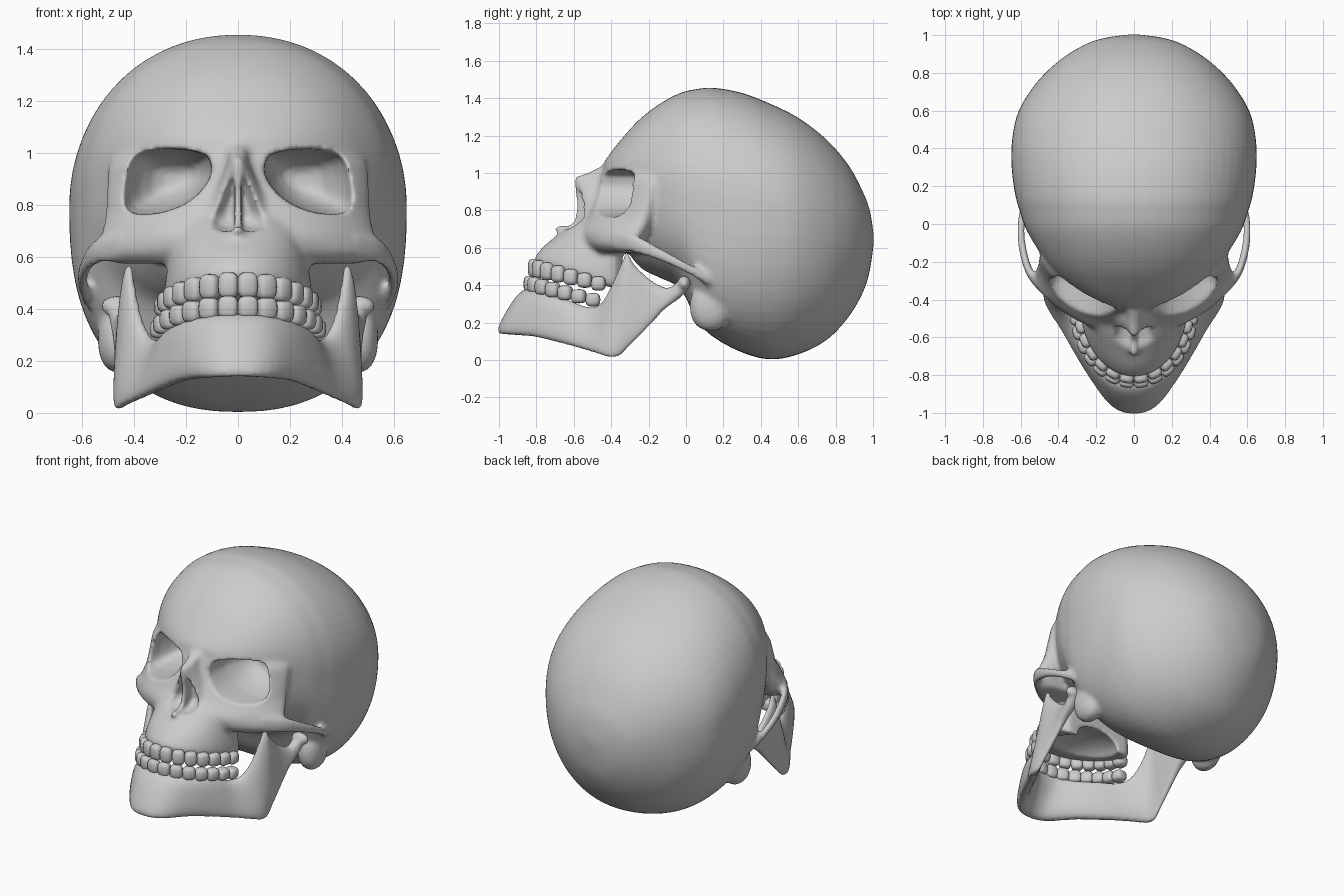
import bpy, bmesh
from math import sin, cos, pi, copysign, atan2
from mathutils import Vector, Matrix

if "Cube" in bpy.data.objects:
    bpy.data.objects.remove(bpy.data.objects["Cube"])


def spow(v, p):
    return copysign(abs(v) ** p, v)


def spline(rows, n):
    """Catmull-Rom interpolation of rows of numbers."""
    out = []
    for i in range(len(rows) - 1):
        a, b, c, d = (rows[max(i - 1, 0)], rows[i], rows[i + 1],
                      rows[min(i + 2, len(rows) - 1)])
        for k in range(n):
            t = k / n
            out.append([0.5 * (2 * q + (r - p) * t + (2 * p - 5 * q + 4 * r - s) * t * t
                               + (3 * q - p - 3 * r + s) * t ** 3)
                        for p, q, r, s in zip(a, b, c, d)])
    return out + [list(rows[-1])]


def loft(bm, rings):
    vs = [[bm.verts.new(p) for p in ring] for ring in rings]
    n = len(vs[0])
    for a, b in zip(vs, vs[1:]):
        for i in range(n):
            bm.faces.new((a[i], a[(i + 1) % n], b[(i + 1) % n], b[i]))
    bm.faces.new(vs[0])
    bm.faces.new(vs[-1])


def blob(bm, loc, size, power=1.0, rot=0.0, seg=24):
    m = Matrix.Rotation(rot, 3, 'Z')
    for v in bmesh.ops.create_uvsphere(bm, u_segments=seg, v_segments=seg // 2 + 2, radius=1)['verts']:
        v.co = m @ Vector([spow(c, power) * s for c, s in zip(v.co, size)]) + Vector(loc)


def face_ring(z, yf, w, ys, back, p=1.0, slope=0.0):
    """Horizontal section: rounded front, listed points along the back."""
    pts = []
    for i in range(25):
        t = -pi / 2 + pi * i / 24
        pts.append((w * sin(t), ys + (yf - ys) * max(cos(t), 0) ** p))
    pts += back + [(-x, y) for x, y in reversed(back)]
    return [(x, y, z + slope * (y + 0.8)) for x, y in pts]


def make(name, bm):
    bmesh.ops.recalc_face_normals(bm, faces=bm.faces)
    for f in bm.faces:
        f.smooth = True
    me = bpy.data.meshes.new(name)
    bm.to_mesh(me)
    bm.free()
    ob = bpy.data.objects.new(name, me)
    bpy.context.collection.objects.link(ob)
    return ob


def remesh(ob, size):
    m = ob.modifiers.new("fuse", 'REMESH')
    m.mode, m.voxel_size, m.use_smooth_shade = 'VOXEL', size, True


def smooth(ob, n):
    m = ob.modifiers.new("soften", 'SMOOTH')
    m.factor, m.iterations = 0.5, n


# Braincase: sections along y (y, half width, bottom, top, widest z, lower squareness)
bm = bmesh.new()
cranium = [(-.44, .06, .95, 1.05, 1.0, 2.4), (-.42, .16, .85, 1.085, 1.0, 2.4), (-.35, .30, .65, 1.175, .98, 2.4),
           (-.25, .42, .50, 1.285, .95, 2.4), (-.14, .505, .44, 1.37, .92, 2.6), (-.03, .57, .38, 1.428, .885, 2.8),
           (.06, .602, .21, 1.449, .86, 3.0), (.15, .628, .12, 1.455, .84, 3.0), (.3, .648, .04, 1.428, .80, 2.6),
           (.45, .645, .003, 1.37, .78, 2.35), (.6, .61, .03, 1.295, .74, 2.2), (.75, .515, .105, 1.18, .70, 2.1),
           (.87, .39, .23, 1.04, .68, 2), (.95, .26, .37, .89, .66, 2), (.985, .155, .49, .79, .65, 2),
           (1.003, .03, .62, .67, .645, 2)]
rings = []
for y, hw, zb, zt, zc, e_low in spline(cranium, 4):
    ring = []
    for i in range(64):
        a = 2 * pi * i / 64
        e = 2 / (2.1 if sin(a) > 0 else e_low)
        h = zt - zc if sin(a) > 0 else zc - zb
        ring.append((hw * spow(cos(a), e), y, zc + h * spow(sin(a), e)))
    rings.append(ring)
loft(bm, rings)

# Brow, eye surround and cheeks: sections along z (z, front y, half width, side y)
face = [(1.07, -.42, .32, -.19), (1.03, -.44, .41, -.18), (.97, -.46, .49, -.17), (.88, -.48, .505, -.19),
        (.77, -.54, .51, -.22), (.69, -.59, .525, -.26), (.62, -.57, .53, -.30), (.575, -.52, .47, -.32)]
loft(bm, [face_ring(z, yf, w, ys, [(w - .015, ys + .03), (w - .06, ys + .06), (.28, ys + .08)], 1.45)
          for z, yf, w, ys in spline(face, 4)])

# Upper jaw (z, front y, half width, slope)
maxilla = [(.50, -.79, .265, -.28), (.54, -.81, .285, -.27), (.62, -.755, .27, -.15),
           (.69, -.66, .24, 0), (.76, -.56, .20, 0)]
loft(bm, [face_ring(z, yf, w, -.43, [(w * .97, -.38), (w * .8, -.34)], 1, s)
          for z, yf, w, s in spline(maxilla, 3)])

# Nose bridge and spine (z, front y, half width)
nose = [(1.04, -.44, .04), (.995, -.54, .04), (.975, -.597, .04), (.9, -.59, .075),
        (.82, -.585, .115), (.74, -.595, .15), (.69, -.63, .16)]
loft(bm, [face_ring(z, yf, w, -.43, [(w, -.38)]) for z, yf, w in spline(nose, 3)])
blob(bm, (0, -.655, .70), (.025, .05, .022))

# Cheekbone arches and bony lumps behind the ears
arch = [(.45, -.38, .64, .055), (.545, -.27, .62, .052), (.59, -.13, .56, .036),
        (.597, 0, .495, .03), (.575, .12, .43, .035)]
for s in (-1, 1):
    rows = spline(arch, 5)
    rings = []
    for i, (x, y, z, h) in enumerate(rows):
        p, q = rows[max(i - 1, 0)], rows[min(i + 1, len(rows) - 1)]
        n = Vector((q[1] - p[1], p[0] - q[0], 0)).normalized()
        rings.append([(s * (x + n.x * .021 * cos(a)), y + n.y * .021 * cos(a), z + h * sin(a))
                      for a in [2 * pi * k / 12 for k in range(12)]])
    loft(bm, rings)
    blob(bm, (s * .465, .13, .285), (.075, .11, .13), .9)
skull = make("skull", bm)

# Cutters: eye sockets, nose openings, ear holes, palate
bm = bmesh.new()
socket = [(.11, .99), (.2, 1.015), (.34, 1.015), (.42, .98), (.445, .85), (.42, .77), (.3, .77), (.18, .82), (.105, .91)]
outline = spline(socket + socket[:1], 4)[:-1]
opening = [(.011, .95), (.04, .90), (.07, .84), (.105, .76), (.10, .715), (.06, .70), (.011, .70)]
for s in (-1, 1):
    rings = []
    for y, k, cx in [(-.75, 1.06, .28), (-.45, 1.0, .28), (-.30, .96, .28), (-.23, .85, .275),
                     (-.17, .68, .265), (-.12, .45, .255), (-.10, .2, .25)]:
        rings.append([(s * (cx + (x - .28) * k), y, .9 + (z - .9) * k) for x, z in outline])
    loft(bm, rings)
    loft(bm, [[(s * (.013 + (x - .011) * k), y, .78 + (z - .78) * k) for x, z in opening]
              for y, k in [(-.9, 1.15), (-.6, 1), (-.54, .8), (-.50, .4)]])
    blob(bm, (s * .61, .075, .365), (.07, .035, .042))
blob(bm, (0, -.50, .39), (.20, .25, .11))
cutter = make("socket_cutter", bm)
cutter.hide_render = True
cutter.display_type = 'WIRE'

remesh(skull, .014)
cut = skull.modifiers.new("sockets", 'BOOLEAN')
cut.operation, cut.object, cut.solver = 'DIFFERENCE', cutter, 'EXACT'
remesh(skull, .0115)
smooth(skull, 5)

# Lower jaw: stations from chin to joint (top xyz, bottom xyz, half thickness)
bm = bmesh.new()
half = [(0, -.845, .38, 0, -.985, .14, .046), (.10, -.825, .375, .10, -.95, .135, .045),
        (.19, -.75, .355, .20, -.815, .125, .042), (.257, -.64, .325, .295, -.665, .09, .04),
        (.30, -.53, .285, .375, -.54, .055, .036), (.345, -.455, .30, .43, -.46, .03, .034),
        (.385, -.40, .39, .46, -.40, .012, .032), (.41, -.345, .52, .465, -.35, .025, .028),
        (.42, -.315, .575, .462, -.31, .065, .026), (.425, -.275, .51, .46, -.26, .115, .026),
        (.43, -.19, .43, .458, -.19, .19, .026), (.445, -.10, .385, .46, -.11, .275, .03),
        (.46, -.04, .42, .46, -.04, .325, .035), (.46, 0, .42, .46, 0, .365, .03)]
rows = [(-a, b, c, -d, e, f, g) for a, b, c, d, e, f, g in reversed(half[1:])] + half
rows = spline(rows, 4)
rings = []
for i, r in enumerate(rows):
    p, q = rows[max(i - 1, 0)], rows[min(i + 1, len(rows) - 1)]
    n = Vector((q[1] + q[4] - p[1] - p[4], p[0] + p[3] - q[0] - q[3], 0)).normalized()
    top, low = Vector(r[:3]), Vector(r[3:6])
    rings.append([(top + low) / 2 + (top - low) / 2 * spow(sin(a), .75) + n * r[6] * spow(cos(a), .75)
                  for a in [2 * pi * k / 24 for k in range(24)]])
loft(bm, rings)
for s in (-1, 1):
    blob(bm, (s * .468, -.01, .41), (.06, .035, .04))
jaw = make("lower_jaw", bm)
remesh(jaw, .012)
smooth(jaw, 3)


# Teeth evenly spaced round an arch
def teeth(name, w, yf, ye, z0, slope, h_front, h_back, count=14):
    bm = bmesh.new()
    pts = [Vector((w * sin(t), ye + (yf - ye) * cos(t))) for t in
           [-pi / 2 + pi * i / 600 for i in range(601)]]
    dist = [0]
    for a, b in zip(pts, pts[1:]):
        dist.append(dist[-1] + (b - a).length)
    step = dist[-1] / count
    for k in range(count):
        i = min(range(601), key=lambda j: abs(dist[j] - (k + .5) * step))
        d = pts[min(i + 1, 600)] - pts[max(i - 1, 0)]
        f = (pts[i].y - ye) / (yf - ye)
        size = (step * .52, .042 - .01 * f, h_back + (h_front - h_back) * f)
        blob(bm, (pts[i].x, pts[i].y, z0 + slope * (pts[i].y - yf)), size, .65, atan2(d.y, d.x), 16)
    return make(name, bm)


teeth("upper_teeth", .283, -.815, -.43, .492, -.24, .05, .037)
teeth("lower_teeth", .30, -.838, -.46, .407, -.25, .044, .035)
